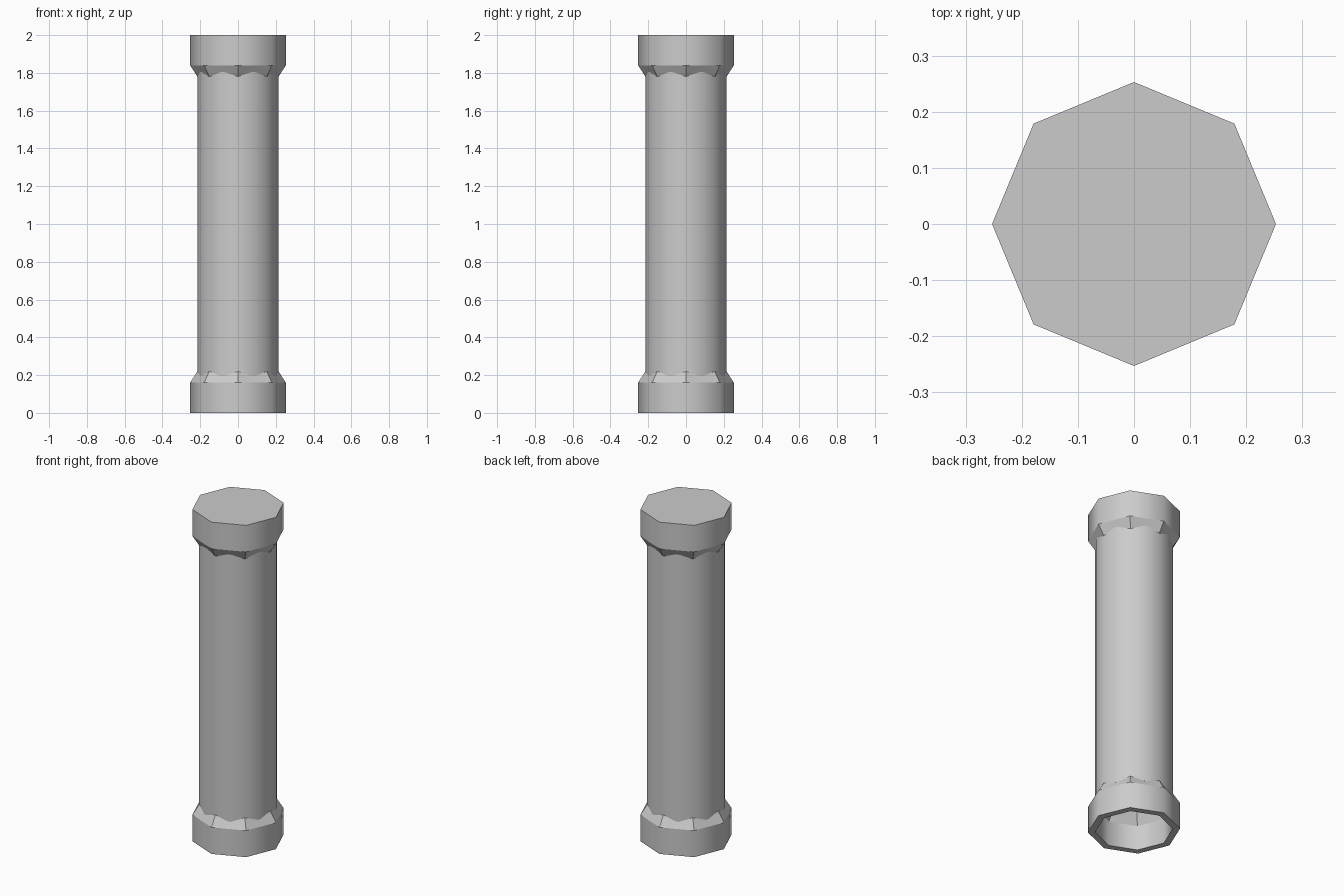
import bpy
import bmesh
import math

cube = bpy.data.objects.get("Cube")
if cube:
    bpy.data.objects.remove(cube, do_unlink=True)

# One plain grey for everything
grey = bpy.data.materials.new("light_grey")
grey.use_nodes = True
colour = (0.6, 0.6, 0.6, 1.0)
grey.diffuse_color = colour
grey.node_tree.nodes["Principled BSDF"].inputs["Base Color"].default_value = colour


def lathe(name, profile, sides, closed):
    """Turn a (radius, height) profile around z; upright walls shade smooth."""
    bm = bmesh.new()
    rings = []
    for r, z in profile:
        angles = [math.tau * i / sides for i in range(sides)]
        rings.append([bm.verts.new((r * math.cos(a), r * math.sin(a), z)) for a in angles])
    pairs = list(zip(rings, rings[1:]))
    if closed:
        pairs.append((rings[-1], rings[0]))
    for low, high in pairs:
        for i in range(sides):
            j = (i + 1) % sides
            bm.faces.new((low[i], low[j], high[j], high[i]))
    bmesh.ops.remove_doubles(bm, verts=bm.verts, dist=0.0001)
    bmesh.ops.recalc_face_normals(bm, faces=bm.faces)
    for face in bm.faces:
        face.smooth = abs(face.normal.z) < 0.1
    for edge in bm.edges:
        edge.smooth = all(face.smooth for face in edge.link_faces)
    mesh = bpy.data.meshes.new(name)
    bm.to_mesh(mesh)
    bm.free()
    mesh.materials.append(grey)
    obj = bpy.data.objects.new(name, mesh)
    bpy.context.collection.objects.link(obj)
    return obj


HEIGHT = 2.0
OUTER, NECK, BORE, THROAT = 0.253, 0.215, 0.213, 0.175

# Round shaft tube, its ends hidden inside the collars
lathe("shaft", [(NECK, 0.195), (NECK, 1.805), (0.19, 1.805), (0.19, 0.195)], 16, True)

# Octagonal collar: straight band, then a chamfer to the shaft, hollow inside
collar = [(OUTER, 0), (OUTER, 0.16), (NECK, 0.22), (THROAT, 0.22), (BORE, 0.15)]
lathe("bottom_collar", collar + [(BORE, 0)], 8, True)

# Top collar is the same shape upside down, closed by a lid
lid = [(0, 0)] + collar + [(BORE, 0.04), (0, 0.04)]
lathe("top_collar", [(r, HEIGHT - z) for r, z in lid], 8, False)
